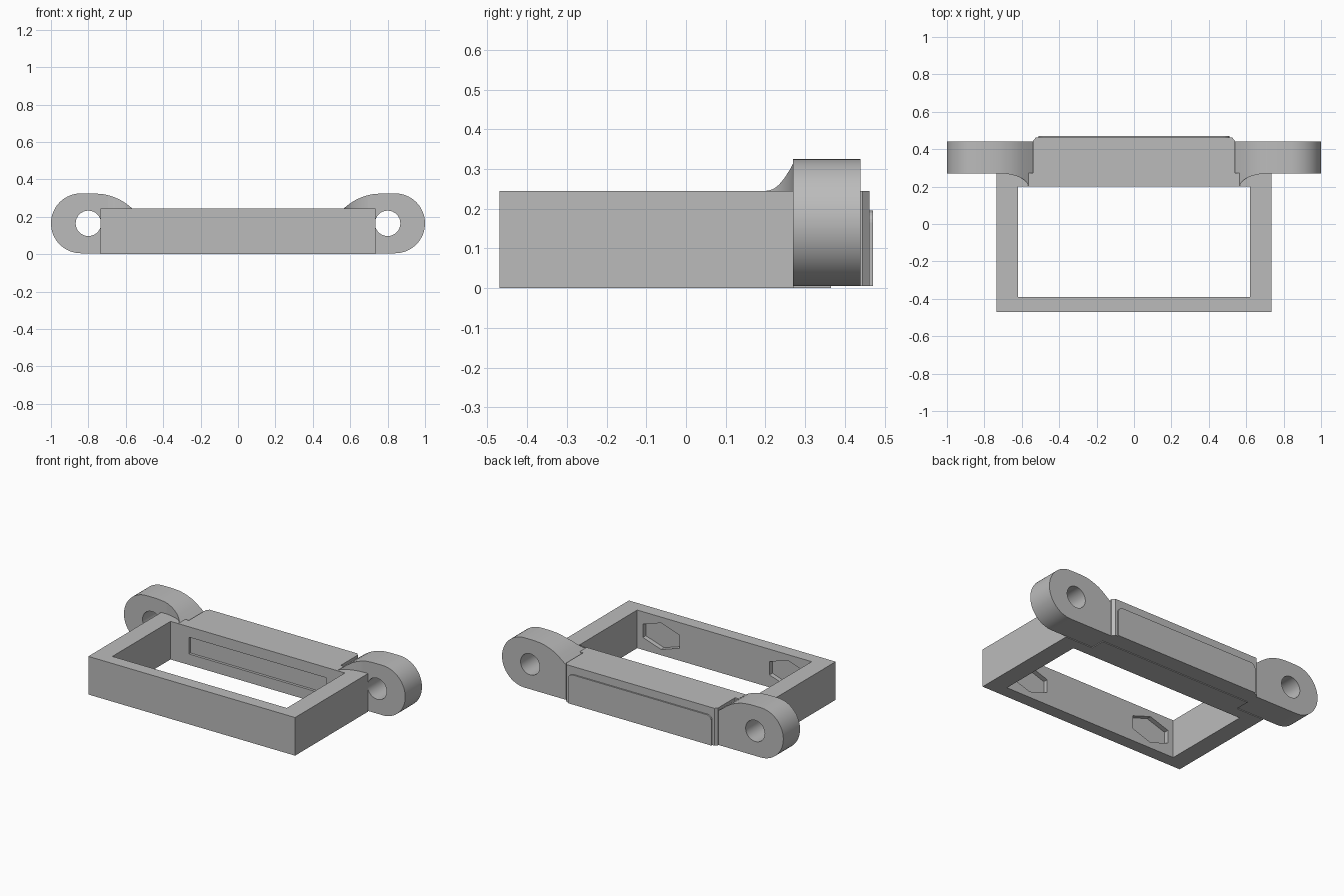
import bpy, bmesh, math
from mathutils import Vector

if "Cube" in bpy.data.objects:
    bpy.data.objects.remove(bpy.data.objects["Cube"], do_unlink=True)

grey = bpy.data.materials.new("plain grey")
grey.use_nodes = True
GREY = (0.5, 0.5, 0.5, 1)
grey.diffuse_color = GREY
grey.node_tree.nodes["Principled BSDF"].inputs["Base Color"].default_value = GREY


def prism(name, outline, lo, hi, axis="z"):
    """Extrude a 2D outline along z (outline in x, y) or y (outline in x, z)."""
    place = (lambda a, b, d: (a, b, d)) if axis == "z" else (lambda a, b, d: (a, d, b))
    bm = bmesh.new()
    face = bm.faces.new([bm.verts.new(place(a, b, lo)) for a, b in outline])
    out = bmesh.ops.extrude_face_region(bm, geom=[face])
    moved = [v for v in out["geom"] if isinstance(v, bmesh.types.BMVert)]
    bmesh.ops.translate(bm, verts=moved, vec=Vector(place(0, 0, hi - lo)))
    bmesh.ops.recalc_face_normals(bm, faces=bm.faces[:])
    mesh = bpy.data.meshes.new(name)
    bm.to_mesh(mesh)
    bm.free()
    mesh.materials.append(grey)
    obj = bpy.data.objects.new(name, mesh)
    bpy.context.collection.objects.link(obj)
    return obj


def rect(x0, x1, y0, y1):
    return [(x0, y0), (x1, y0), (x1, y1), (x0, y1)]


def arc(cx, cy, rx, ry, start, end, steps):
    angles = [math.radians(start + (end - start) * i / steps) for i in range(steps + 1)]
    return [(cx + rx * math.cos(a), cy + ry * math.sin(a)) for a in angles]


def boolean(obj, tool, operation="DIFFERENCE"):
    mod = obj.modifiers.new("shape", "BOOLEAN")
    mod.operation, mod.solver, mod.object = operation, "EXACT", tool
    bpy.context.view_layer.objects.active = obj
    bpy.ops.object.modifier_apply(modifier=mod.name)
    bpy.data.objects.remove(tool, do_unlink=True)


def smooth(obj):
    bpy.ops.object.select_all(action="DESELECT")
    obj.select_set(True)
    bpy.context.view_layer.objects.active = obj
    bpy.ops.object.shade_smooth_by_angle(angle=math.radians(30))


# Rectangular frame with a thick rear block
half = [(0.735, -0.47), (0.735, 0.272), (0.54, 0.272), (0.54, 0.445), (0.525, 0.462)]
frame = prism("frame", half + [(-x, y) for x, y in reversed(half)], 0, 0.245)
boolean(frame, prism("opening", rect(-0.62, 0.62, -0.39, 0.2), -0.1, 0.4))

# Shallow slot in the rear inner wall and raised underside at the back
boolean(frame, prism("slot", rect(-0.49, 0.49, 0.07, 0.178), 0.15, 0.217, "y"))
boolean(frame, prism("step", rect(-0.8, 0.8, 0.365, 0.6), -0.1, 0.005))

# Hexagonal pockets in the front inner wall
for side in (-1, 1):
    hexagon = arc(side * 0.45, 0.122, 0.15, 0.085, 30, 330, 5)
    boolean(frame, prism("pocket", hexagon, -0.42, -0.35, "y"))

# Raised plate on the rear face
panel = [(0.51, 0.005)] + arc(0.475, 0.165, 0.035, 0.03, 0, 90, 5)
prism("rear_plate", panel + [(-x, z) for x, z in reversed(panel)], 0.455, 0.471, "y")

# Rounded lugs with bolt holes, and gussets blending them into the frame
side_profile = ([(0.54, 0.005)] + arc(0.84, 0.165, 0.16, 0.16, -90, 90, 32)
                + [(0.77, 0.325), (0.72, 0.321), (0.69, 0.314), (0.66, 0.304),
                   (0.63, 0.291), (0.6, 0.272), (0.565, 0.245), (0.54, 0.226)])
plan = arc(0.735, 0.2, 0.17, 0.072, 180, 90, 16) + [(0.735, 0.29), (0.565, 0.29)]
for name, side in (("left", 1), ("right", -1)):
    outline = [(side * x, z) for x, z in side_profile]
    lug = prism(name + "_lug", outline, 0.27, 0.44, "y")
    hole = arc(side * 0.8, 0.165, 0.068, 0.068, 0, 348.75, 31)
    boolean(lug, prism("hole", hole, 0.1, 0.6, "y"))
    smooth(lug)
    gusset = prism(name + "_gusset", outline, 0.18, 0.275, "y")
    footprint = [(side * x, y) for x, y in plan]
    boolean(gusset, prism("footprint", footprint, 0.235, 0.4), "INTERSECT")
    smooth(gusset)
